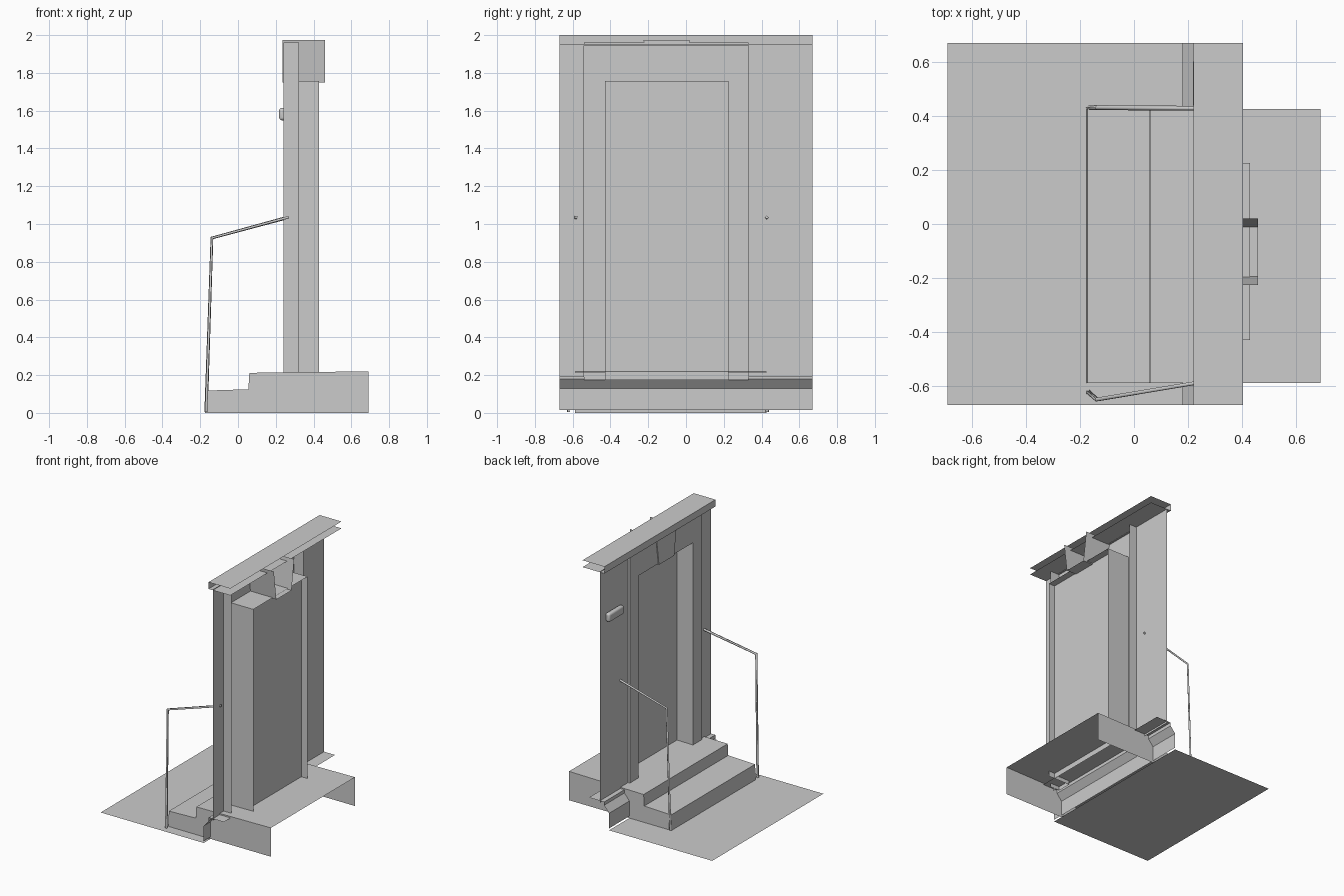
import bpy, bmesh

if "Cube" in bpy.data.objects:
    bpy.data.objects.remove(bpy.data.objects["Cube"])


def make(name, polys):
    """Object from a few polygons, welded, left as open sheets."""
    bm = bmesh.new()
    for p in polys:
        bm.faces.new([bm.verts.new(v) for v in p])
    bmesh.ops.remove_doubles(bm, verts=bm.verts, dist=1e-4)
    bmesh.ops.recalc_face_normals(bm, faces=bm.faces)
    me = bpy.data.meshes.new(name)
    bm.to_mesh(me)
    bm.free()
    ob = bpy.data.objects.new(name, me)
    bpy.context.collection.objects.link(ob)
    return ob


def sweep_y(prof, y0, y1):
    """Strip of quads from an (x, z) profile pulled along y."""
    return [[(a[0], y0, a[1]), (b[0], y0, b[1]), (b[0], y1, b[1]), (a[0], y1, a[1])]
            for a, b in zip(prof, prof[1:])]


def sweep_x(prof, x0, x1):
    """Strip of quads from a (y, z) profile pulled along x."""
    return [[(x0, *a), (x0, *b), (x1, *b), (x1, *a)] for a, b in zip(prof, prof[1:])]


def ring(x, outer, inner):
    """Flat three-sided surround between two (y, z) arches."""
    return [[(x, *outer[i]), (x, *outer[i + 1]), (x, *inner[i + 1]), (x, *inner[i])]
            for i in range(3)]


def arch(y0, y1, z0, z1):
    return [(y0, z0), (y0, z1), (y1, z1), (y1, z0)]


WALL_X, FRAME_X, DOOR_X, HALF = 0.257, 0.242, 0.377, 0.67

# pavement sheet
make("pavement", [[(-0.69, -HALF, 0), (0.18, -HALF, 0), (0.18, HALF, 0), (-0.69, HALF, 0)]])

# entrance steps and landing, open underneath and behind
S0, S1 = -0.588, 0.425
steps = [(-0.175, 0), (-0.172, 0.118), (0.055, 0.125), (0.06, 0.212), (0.69, 0.22)]
sides = [[(x, y, z) for x, z in steps + [(0.69, 0)]] for y in (S0, S1)]
make("steps", sweep_y(steps, S0, S1) + sides)

# wall plinth, running the full width behind the steps
plinth = [(0.35, 0.205), (0.222, 0.205), (0.222, 0.18), (0.18, 0.13), (0.18, 0.015)]
make("plinth", sweep_y(plinth, -HALF, HALF))

# wall with a door opening
outer = arch(-0.54, 0.332, 0.175, 1.96)
inner = arch(-0.43, 0.225, 0.175, 1.757)
hole = arch(-0.54, 0.332, 0.19, 1.945)
make("wall", ring(WALL_X, arch(-HALF, HALF, 0.19, 1.952), hole))

# door surround: flat face, outer return and deep jambs
make("door_surround", ring(FRAME_X, outer, inner)
     + sweep_x(outer, FRAME_X, 0.322) + sweep_x(inner, FRAME_X, 0.43))

# door leaf, set inside the jambs
make("door", [[(DOOR_X, y, z) for y, z in inner]])

# keystone, open at the back
key = [(-0.225, 1.975), (-0.195, 1.75), (-0.012, 1.75), (0.02, 1.975)]
make("keystone", sweep_x(key, 0.236, 0.46) + [[(0.236, *k) for k in key]])

# cornice strip
make("cornice", sweep_y([(0.404, 2), (0.22, 2), (0.22, 1.948), (0.404, 1.948)], -HALF, HALF))


# handrails made of square bars
def rail(name, pts):
    cu = bpy.data.curves.new(name, 'CURVE')
    cu.dimensions = '3D'
    cu.bevel_depth = 0.009
    cu.bevel_resolution = 0
    cu.use_fill_caps = True
    sp = cu.splines.new('POLY')
    sp.points.add(len(pts) - 1)
    for p, co in zip(sp.points, pts):
        p.co = (*co, 1)
    ob = bpy.data.objects.new(name, cu)
    bpy.context.collection.objects.link(ob)
    bpy.ops.object.select_all(action='DESELECT')
    ob.select_set(True)
    bpy.context.view_layer.objects.active = ob
    bpy.ops.object.convert(target='MESH')


rail("handrail_right", [(-0.169, -0.622, 0.004), (-0.138, -0.65, 0.926), (0.268, -0.582, 1.036)])
rail("handrail_left", [(-0.169, 0.43, 0.004), (-0.138, 0.431, 0.926), (0.268, 0.428, 1.036)])

# wall lamp with rounded corners
bpy.ops.mesh.primitive_cube_add(size=1, location=(0.237, 0.52, 1.582))
lamp = bpy.context.object
lamp.name = "wall_lamp"
lamp.scale = (0.038, 0.18, 0.066)
bpy.ops.object.transform_apply(location=False, rotation=False, scale=True)
bev = lamp.modifiers.new("round", 'BEVEL')
bev.width = 0.014
bev.segments = 3
bpy.ops.object.shade_smooth_by_angle()
